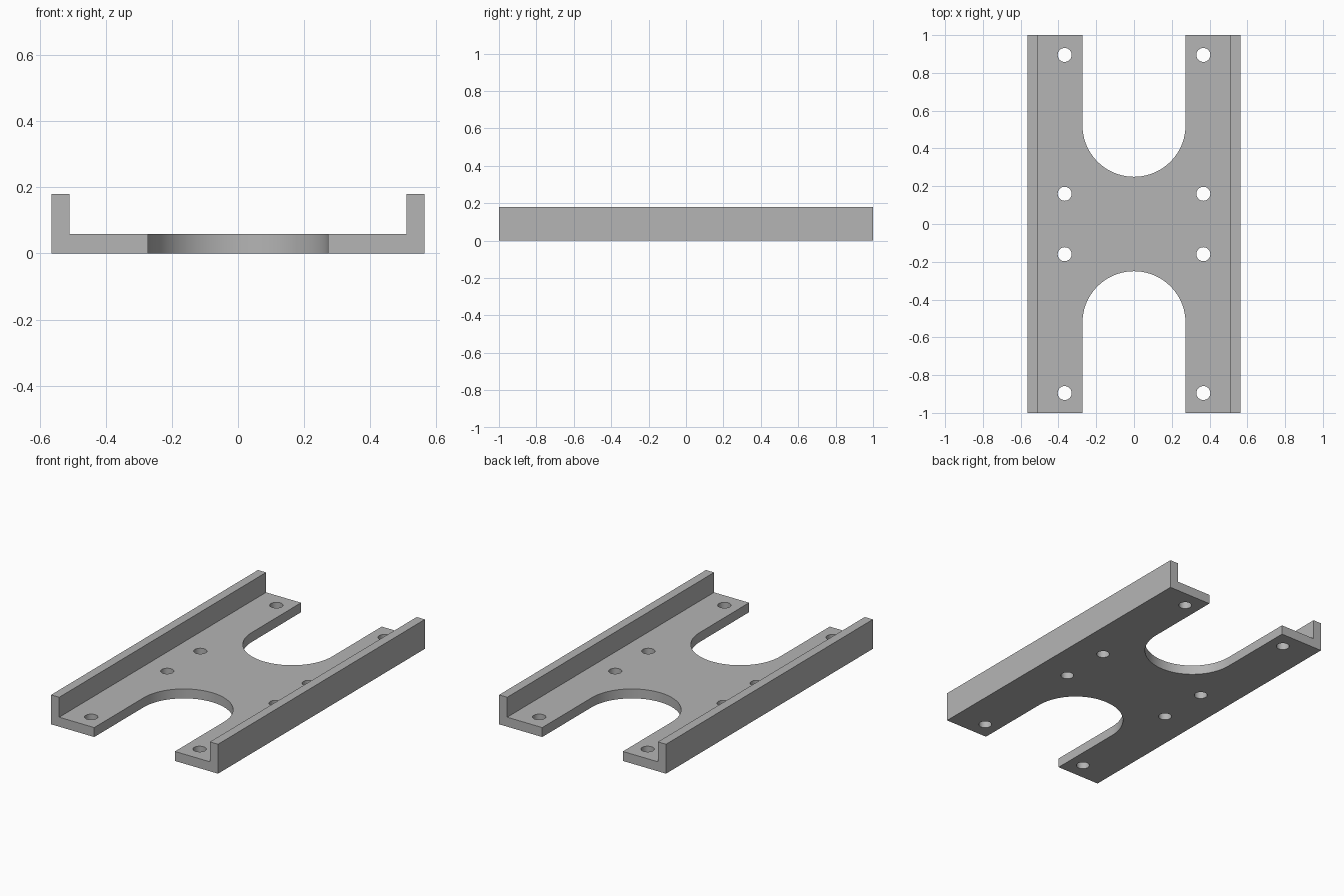
import bpy, bmesh
from math import pi, cos, sin, radians

cube = bpy.data.objects.get("Cube")
if cube:
    bpy.data.objects.remove(cube, do_unlink=True)

HALF_W, HALF_L = 0.565, 1.0
WALL, BASE, HEIGHT = 0.055, 0.058, 0.18
SLOT_R, SLOT_END = 0.273, 0.25
HOLE_R, HOLE_X = 0.037, 0.367

grey = bpy.data.materials.new("plain grey")
grey.use_nodes = True
colour = (0.46, 0.46, 0.46, 1)
grey.diffuse_color = colour
grey.node_tree.nodes["Principled BSDF"].inputs["Base Color"].default_value = colour


def add_prism(bm, points, offset):
    """Extrude a closed outline of 3D points by an offset."""
    face = bm.faces.new([bm.verts.new(p) for p in points])
    new = bmesh.ops.extrude_face_region(bm, geom=[face])["geom"]
    bmesh.ops.translate(bm, vec=offset,
                        verts=[v for v in new if isinstance(v, bmesh.types.BMVert)])


def make_object(name, bm):
    bmesh.ops.recalc_face_normals(bm, faces=bm.faces)
    mesh = bpy.data.meshes.new(name)
    bm.to_mesh(mesh)
    bm.free()
    mesh.materials.append(grey)
    obj = bpy.data.objects.new(name, mesh)
    bpy.context.collection.objects.link(obj)
    return obj


# U-shaped channel: base plate with two upright side rails
half = [(HALF_W, 0), (HALF_W, HEIGHT), (HALF_W - WALL, HEIGHT), (HALF_W - WALL, BASE)]
profile = half + [(-x, z) for x, z in reversed(half)]
bm = bmesh.new()
add_prism(bm, [(x, -HALF_L, z) for x, z in profile], (0, 2 * HALF_L, 0))
bracket = make_object("channel_bracket", bm)

# Cutter: round-ended slot at each end, and four screw holes per side
bm = bmesh.new()
low, depth = -0.1, (0, 0, 0.3)
for end in (-1, 1):
    centre = SLOT_END + SLOT_R
    arc = [(SLOT_R * cos(pi * i / 48), centre - SLOT_R * sin(pi * i / 48)) for i in range(49)]
    outline = arc + [(-SLOT_R, HALF_L + 0.1), (SLOT_R, HALF_L + 0.1)]
    add_prism(bm, [(x, end * y, low) for x, y in outline], depth)
for side in (-1, 1):
    for y in (-0.895, -0.16, 0.16, 0.895):
        ring = [2 * pi * i / 32 for i in range(32)]
        add_prism(bm, [(side * HOLE_X + HOLE_R * cos(a), y + HOLE_R * sin(a), low)
                       for a in ring], depth)
cutter = make_object("slot_and_hole_cutter", bm)
cutter.hide_render = True

# Cut the openings, then discard the cutter
cut = bracket.modifiers.new("openings", "BOOLEAN")
cut.operation, cut.solver, cut.object = "DIFFERENCE", "EXACT", cutter
bpy.ops.object.select_all(action="DESELECT")
bracket.select_set(True)
bpy.context.view_layer.objects.active = bracket
bpy.ops.object.modifier_apply(modifier=cut.name)
bpy.data.objects.remove(cutter, do_unlink=True)
bpy.ops.object.shade_smooth_by_angle(angle=radians(30))
